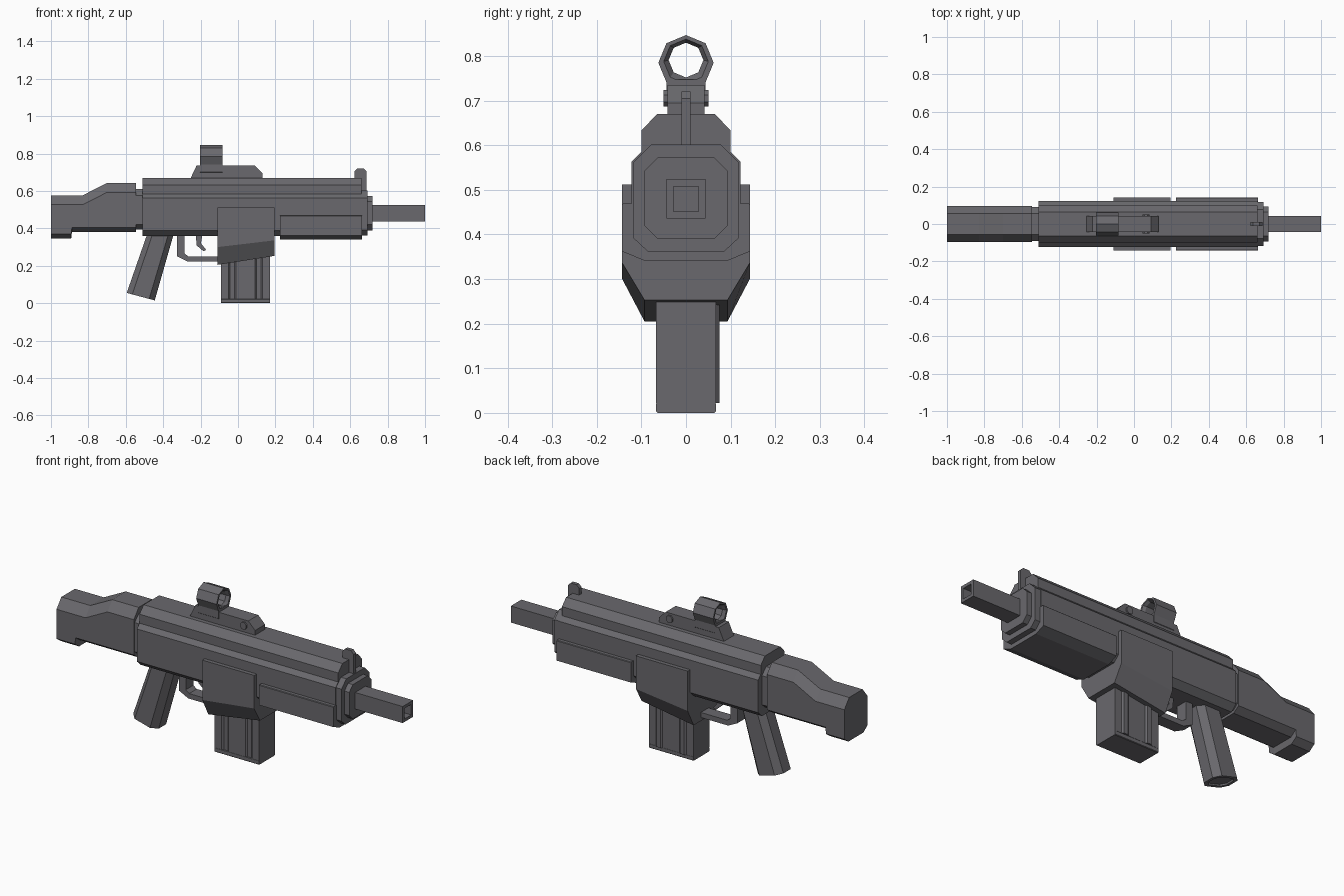
import bpy, bmesh, math
from mathutils import Vector

if "Cube" in bpy.data.objects:
    bpy.data.objects.remove(bpy.data.objects["Cube"], do_unlink=True)

# One gunmetal colour for everything
COLOUR = (0.143, 0.14, 0.153, 1)
metal = bpy.data.materials.new("gunmetal_grey")
metal.use_nodes = True
metal.diffuse_color = COLOUR
metal.node_tree.nodes["Principled BSDF"].inputs["Base Color"].default_value = COLOUR


def loft(name, rings, closed=False):
    """Skin a list of equal-length rings; cap the ends unless closed."""
    bm = bmesh.new()
    loops = [[bm.verts.new(p) for p in ring] for ring in rings]
    n = len(loops[0])
    pairs = list(zip(loops, loops[1:]))
    if closed:
        pairs.append((loops[-1], loops[0]))
    else:
        bm.faces.new(loops[0])
        bm.faces.new(loops[-1])
    for a, b in pairs:
        for i in range(n):
            j = (i + 1) % n
            bm.faces.new((a[i], a[j], b[j], b[i]))
    bmesh.ops.recalc_face_normals(bm, faces=bm.faces)
    mesh = bpy.data.meshes.new(name)
    bm.to_mesh(mesh)
    bm.free()
    mesh.materials.append(metal)
    obj = bpy.data.objects.new(name, mesh)
    bpy.context.collection.objects.link(obj)
    return obj


def section(x, w, z0, z1, top, bottom):
    """Eight-sided section across x; top and bottom are (dy, dz) chamfers."""
    half = [(w - bottom[0], z0), (w, z0 + bottom[1]),
            (w, z1 - top[1]), (w - top[0], z1)]
    return [(x, y, z) for y, z in half] + [(x, -y, z) for y, z in reversed(half)]


def bar(name, x0, x1, w, z0, z1, top, bottom):
    return loft(name, [section(x, w, z0, z1, top, bottom) for x in (x0, x1)])


def prism(name, profile, w):
    """Side profile in x, z given a thickness of 2w."""
    return loft(name, [[(x, y, z) for x, z in profile] for y in (-w, w)])


def ngon(x, r, zc, turn=0):
    return [(x, r * math.sin(a), zc + r * math.cos(a))
            for a in (math.tau * (i + turn) / 8 for i in range(8))]


def square(x, r, zc=0.48):
    return [(x, y * r, zc + z * r) for y, z in ((-1, -1), (1, -1), (1, 1), (-1, 1))]


# Receiver, top cover and nose
bar("receiver", -0.51, 0.66, 0.122, 0.36, 0.605, (0.042, 0.042), (0.032, 0.03))
bar("top_cover", -0.51, 0.66, 0.10, 0.56, 0.67, (0.035, 0.037), (0.01, 0.01))
bar("front_collar", 0.66, 0.692, 0.118, 0.362, 0.602, (0.04, 0.04), (0.032, 0.03))
bar("front_cap", 0.69, 0.72, 0.093, 0.39, 0.573, (0.03, 0.03), (0.03, 0.03))

# Square hollow barrel
loft("barrel", [square(0.70, 0.044), square(1, 0.044),
                square(1, 0.028), square(0.94, 0.028)])

# Handguard wraps the lower front
bar("handguard", 0.225, 0.662, 0.143, 0.34, 0.47, (0.003, 0.003), (0.053, 0.022))

# Magazine well, flared and sloping down to the rear
well = []
for x, mid, low in ((-0.11, 0.30, 0.205), (0.195, 0.336, 0.253)):
    half = [(0.093, low), (0.143, mid), (0.143, 0.512)]
    well.append([(x, y, z) for y, z in half] + [(x, -y, z) for y, z in reversed(half)])
loft("magazine_well", well)

# Magazine: grooves pressed in on one side stand out as ribs on the other
def pressed_edge(y, depth):
    edge = [(-0.09, y)]
    for x in (-0.05, 0.09):
        edge += [(x, y), (x + 0.008, y + depth), (x + 0.032, y + depth), (x + 0.04, y)]
    return edge + [(0.17, y)]

plan = pressed_edge(-0.067, 0.008) + pressed_edge(0.067, 0.008)[::-1]
loft("magazine", [[(x, y, z) for x, y in plan] for z in (0.022, 0.35)])
bar("magazine_base", -0.09, 0.17, 0.067, 0, 0.022, (0.001, 0.001), (0.003, 0.003))

# Slanted pistol grip
def grip_ring(rear, front, w, inset=0.0):
    rear, front = Vector(rear), Vector(front)
    span = [(0.0, 0.5), (0.2, 1), (0.8, 1), (1.0, 0.5)]
    pts = []
    for t, k in span:
        p = rear.lerp(front, inset + t * (1 - 2 * inset))
        pts.append((p.x, k * w, p.y))
    return pts + [(x, -y, z) for x, y, z in reversed(pts)]

loft("pistol_grip", [grip_ring((-0.475, 0.40), (-0.335, 0.40), 0.062),
                     grip_ring((-0.595, 0.055), (-0.445, 0.015), 0.062),
                     grip_ring((-0.595, 0.055), (-0.445, 0.015), 0.045, 0.12),
                     grip_ring((-0.592, 0.063), (-0.442, 0.023), 0.045, 0.12)])

# Trigger and its guard
prism("trigger_guard", [(-0.325, 0.37), (-0.325, 0.25), (-0.27, 0.223), (-0.10, 0.223),
                        (-0.10, 0.25), (-0.265, 0.25), (-0.285, 0.265), (-0.285, 0.37)], 0.032)
prism("trigger", [(-0.225, 0.37), (-0.222, 0.31), (-0.185, 0.278), (-0.17, 0.285),
                  (-0.198, 0.32), (-0.19, 0.37)], 0.014)

# Shoulder stock with raised comb and toe
profile = [(-1.0, 0.345, 0.577), (-0.892, 0.345, 0.577), (-0.888, 0.38, 0.577),
           (-0.83, 0.38, 0.577), (-0.70, 0.38, 0.643), (-0.545, 0.38, 0.643)]
loft("shoulder_stock", [section(x, 0.097, z0, z1, (0.04, 0.05), (0.035, 0.025))
                        for x, z0, z1 in profile])
bar("stock_neck", -0.55, -0.505, 0.09, 0.395, 0.61, (0.035, 0.035), (0.03, 0.025))

# Optic: base, cross screw and eight-sided tube
prism("sight_base", [(-0.255, 0.665), (-0.222, 0.735), (0.09, 0.735),
                     (0.13, 0.695), (0.13, 0.665)], 0.042)
loft("sight_screw", [[(0.065 + p[1], y, p[2]) for p in ngon(0, 0.02, 0.705, 0.5)]
                     for y in (-0.05, 0.05)])
REAR, FRONT, AXIS = -0.203, -0.083, 0.785
loft("sight_tube", [ngon(REAR, 0.062, AXIS), ngon(FRONT, 0.062, AXIS),
                    ngon(FRONT, 0.05, AXIS + 0.003), ngon(FRONT - 0.015, 0.039, AXIS + 0.006),
                    ngon(REAR + 0.015, 0.039, AXIS + 0.006), ngon(REAR, 0.05, AXIS + 0.003)],
     closed=True)
bar("sight_mount", REAR, FRONT, 0.044, 0.70, 0.748, (0.003, 0.003), (0.002, 0.002))

# Front sight blade
prism("front_sight", [(0.622, 0.66), (0.622, 0.705), (0.637, 0.721), (0.672, 0.721),
                      (0.688, 0.705), (0.688, 0.59), (0.65, 0.59), (0.65, 0.66)], 0.01)
